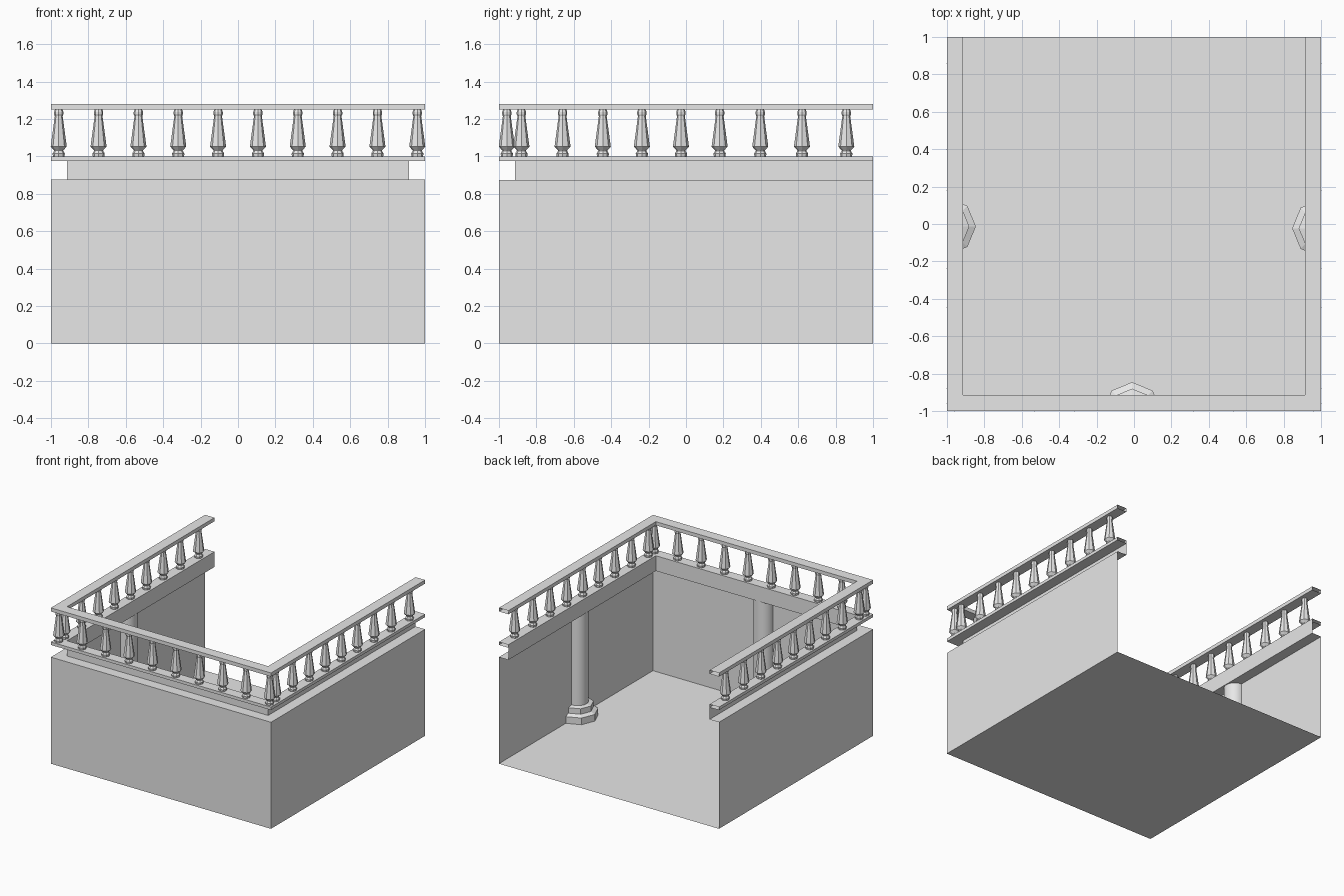
import bpy
import bmesh
from math import pi, cos, sin, radians

cube = bpy.data.objects.get("Cube")
if cube:
    bpy.data.objects.remove(cube, do_unlink=True)

stone = bpy.data.materials.new("grey_stone")
stone.use_nodes = True
stone.diffuse_color = (0.8, 0.8, 0.8, 1)
stone.node_tree.nodes["Principled BSDF"].inputs["Base Color"].default_value = (0.8, 0.8, 0.8, 1)


def add_object(name, bm):
    mesh = bpy.data.meshes.new(name)
    bm.to_mesh(mesh)
    bm.free()
    mesh.materials.append(stone)
    obj = bpy.data.objects.new(name, mesh)
    bpy.context.collection.objects.link(obj)
    return obj


def skin(bm, rows, wrap=False):
    """Bridge neighbouring rows of vertices with quads."""
    for a, b in zip(rows, rows[1:] + rows[:1] if wrap else rows[1:]):
        for i in range(len(a) - 1):
            bm.faces.new((a[i], b[i], b[i + 1], a[i + 1]))


def sweep_u(name, profile, closed=False):
    """Sweep (inset, height) points around the three closed sides."""
    bm = bmesh.new()
    rows = []
    for d, z in profile:
        e = 1 - d
        rows.append([bm.verts.new((x, y, z)) for x, y in ((e, 1), (e, -e), (-e, -e), (-e, 1))])
    skin(bm, rows, closed)
    bmesh.ops.reverse_faces(bm, faces=bm.faces)
    bmesh.ops.recalc_face_normals(bm, faces=bm.faces) if closed else None
    return add_object(name, bm)


def lathe(name, profile, sides, arc=2 * pi, location=(0, 0, 0), turn=0.0):
    """Turn (radius, height) points around z; a half arc gives an engaged column."""
    bm = bmesh.new()
    rows = [[bm.verts.new((r * cos(arc * i / sides), r * sin(arc * i / sides), z))
             for i in range(sides + 1)] for r, z in profile]
    skin(bm, rows)
    bmesh.ops.reverse_faces(bm, faces=bm.faces)
    bmesh.ops.remove_doubles(bm, verts=bm.verts, dist=0.0001)
    obj = add_object(name, bm)
    obj.location = location
    obj.rotation_euler.z = turn
    return obj


# Floor sheet
bm = bmesh.new()
bmesh.ops.create_grid(bm, x_segments=1, y_segments=1, size=1)
add_object("floor", bm)

# Thin walls with a recessed band, then the ledge and the handrail
INSET = 0.086
sweep_u("walls", [(0, 0), (0, 0.875), (INSET, 0.875), (INSET, 0.975)])
sweep_u("balustrade_ledge", [(0, 0.975), (0, 1.0), (INSET, 1.0), (INSET, 0.975)], True)
sweep_u("handrail", [(0, 1.25), (0, 1.28), (INSET, 1.28), (INSET, 1.25)], True)

# Half columns against the middle of each wall
BASE = [(0.155, 0), (0.155, 0.055), (0.12, 0.07), (0.12, 0.115), (0.08, 0.125)]
SHAFT = [(0.081, 0.12), (0.081, 0.875)]
for side, spot, turn in (("front", (-0.01, -1, 0), 0),
                         ("left", (1, -0.023, 0), pi / 2),
                         ("right", (-1, -0.013, 0), -pi / 2)):
    lathe(side + "_column_base", BASE, 4, pi, spot, turn)
    shaft = lathe(side + "_column_shaft", SHAFT, 16, pi, spot, turn)
    bpy.ops.object.select_all(action='DESELECT')
    shaft.select_set(True)
    bpy.context.view_layer.objects.active = shaft
    bpy.ops.object.shade_smooth_by_angle(angle=radians(30))

# Balusters along the three sides
BALUSTER = [(0.031, 1.0), (0.033, 1.015), (0.024, 1.03), (0.026, 1.034), (0.043, 1.052),
            (0.021, 1.215), (0.025, 1.225), (0.025, 1.238), (0.02, 1.25)]
LINE = 0.958
for n in range(10):
    lathe("front_baluster", BALUSTER, 8, location=(-LINE + n * 2 * LINE / 9, -LINE, 0))
for y in (-0.88, -0.66, -0.445, -0.236, -0.027, 0.18, 0.397, 0.62, 0.857):
    for side, x in (("left", LINE), ("right", -LINE)):
        lathe(side + "_baluster", BALUSTER, 8, location=(x, y, 0))
